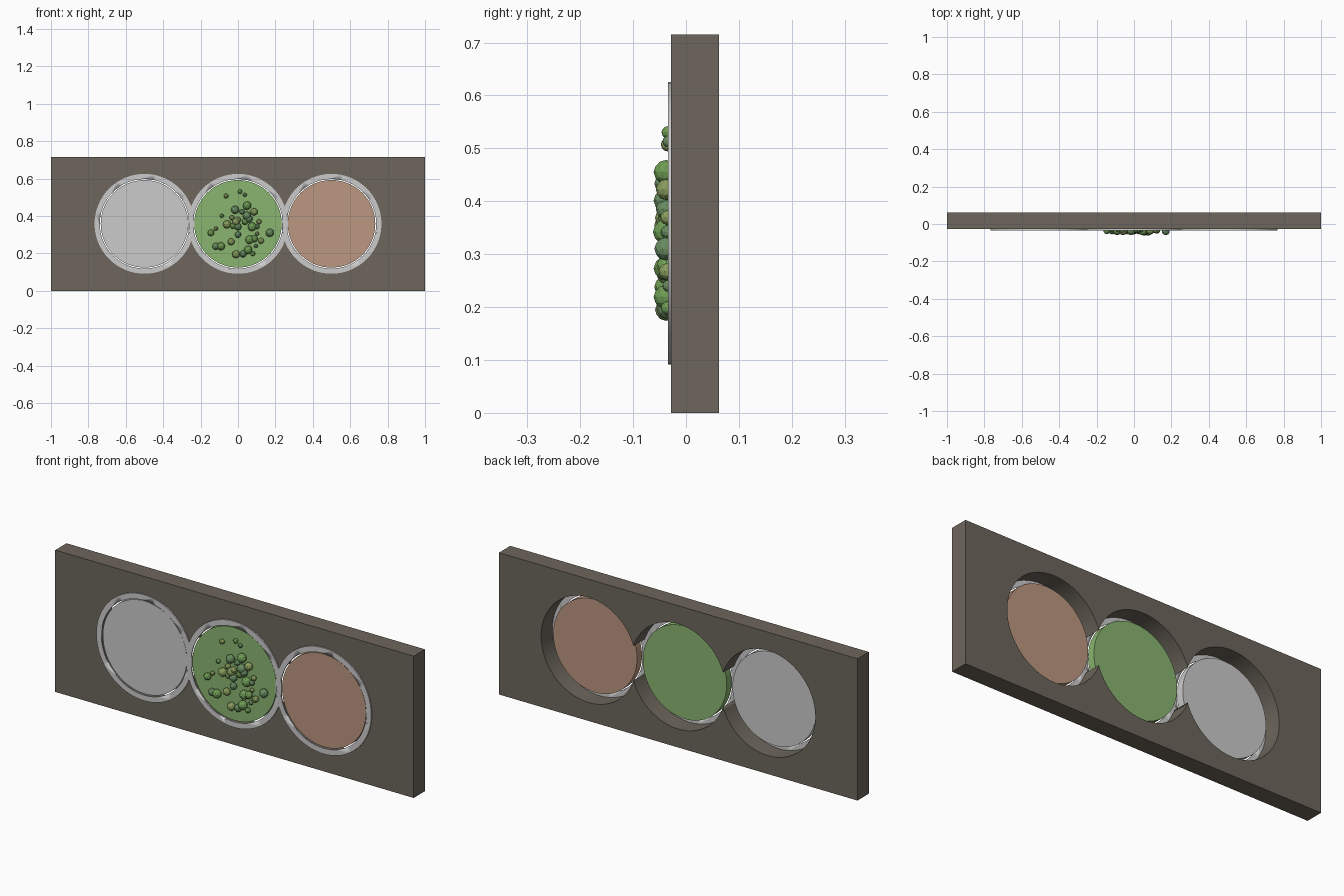
import bpy, math

if "Cube" in bpy.data.objects:
    bpy.data.objects.remove(bpy.data.objects["Cube"])

ZC = 0.358                     # height of the three openings
CENTRES = (-0.5, 0.0, 0.5)
FRONT, BACK = -0.028, 0.062    # board faces


def material(name, rgb):
    m = bpy.data.materials.new(name)
    m.diffuse_color = (*rgb, 1)
    m.use_nodes = True
    m.node_tree.nodes["Principled BSDF"].inputs["Base Color"].default_value = m.diffuse_color
    return m


def disc(name, x, r, y0, y1, mat=None, sides=64):
    bpy.ops.mesh.primitive_cylinder_add(
        vertices=sides, radius=r, depth=y1 - y0,
        location=(x, (y0 + y1) / 2, ZC), rotation=(math.pi / 2, 0, 0))
    ob = bpy.context.object
    ob.name = name
    if mat:
        ob.data.materials.append(mat)
        bpy.ops.object.select_all(action='DESELECT')
        ob.select_set(True)
    bpy.ops.object.shade_smooth_by_angle(angle=math.radians(30))
    return ob


def cut(target, cutter):
    bpy.context.view_layer.objects.active = target
    mod = target.modifiers.new("cut", 'BOOLEAN')
    mod.operation = 'DIFFERENCE'
    mod.solver = 'EXACT'
    mod.object = cutter
    bpy.ops.object.modifier_apply(modifier=mod.name)
    bpy.data.objects.remove(cutter)


dark = material("dark_board", (0.153, 0.133, 0.107))
green = material("green", (0.25, 0.46, 0.16))
brown = material("brown", (0.50, 0.31, 0.22))
leaves = [material("leaf_a", (0.16, 0.34, 0.09)),
          material("leaf_b", (0.25, 0.34, 0.11)),
          material("leaf_c", (0.14, 0.27, 0.12))]

# Board with three overlapping round openings
bpy.ops.mesh.primitive_cube_add(size=1, location=(0, (FRONT + BACK) / 2, 0.3575))
board = bpy.context.object
board.name = "board"
board.scale = (2, BACK - FRONT, 0.715)
bpy.ops.object.transform_apply(location=False, rotation=False, scale=True)
board.data.materials.append(dark)
for x in CENTRES:
    cut(board, disc("board_cutter", x, 0.265, -0.2, 0.2))

# Thin rims and the thick lens plugs inside them
for side, x, mat in zip(("left", "middle", "right"), CENTRES, (None, green, brown)):
    rim = disc(side + "_rim", x, 0.267, -0.034, FRONT)
    cut(rim, disc("rim_cutter", x, 0.239, -0.1, 0.1))
    disc(side + "_lens", x, 0.234, -0.029, 0.010, mat)

# Small faceted foliage balls on the middle lens: x, height, radius (thousandths)
BALLS = [
    (11, 530, 12), (-64, 507, 13), (37, 513, 11), (48, 455, 23), (86, 422, 20),
    (-16, 433, 22), (-86, 401, 11), (0, 380, 16), (48, 401, 23), (37, 369, 17),
    (-59, 355, 22), (0, 342, 19), (75, 342, 24), (112, 369, 14), (102, 342, 13),
    (-145, 310, 18), (-118, 332, 11), (0, 300, 17), (86, 278, 19), (102, 305, 11),
    (170, 310, 22), (62, 273, 23), (-37, 262, 19), (-118, 238, 19), (-91, 238, 22),
    (123, 267, 16), (96, 240, 11), (54, 219, 23), (-11, 195, 21), (27, 197, 19),
    (80, 198, 13), (-32, 390, 14), (21, 422, 14), (-27, 347, 16), (-11, 369, 21),
    (59, 385, 20)]
for i, (x, z, r) in enumerate(BALLS):
    r /= 1000
    bpy.ops.mesh.primitive_ico_sphere_add(
        subdivisions=2, radius=r, location=(x / 1000, -0.030 - 0.36 * r, z / 1000))
    ball = bpy.context.object
    ball.name = f"foliage_ball_{i + 1}"
    ball.data.materials.append(leaves[i % 3])
